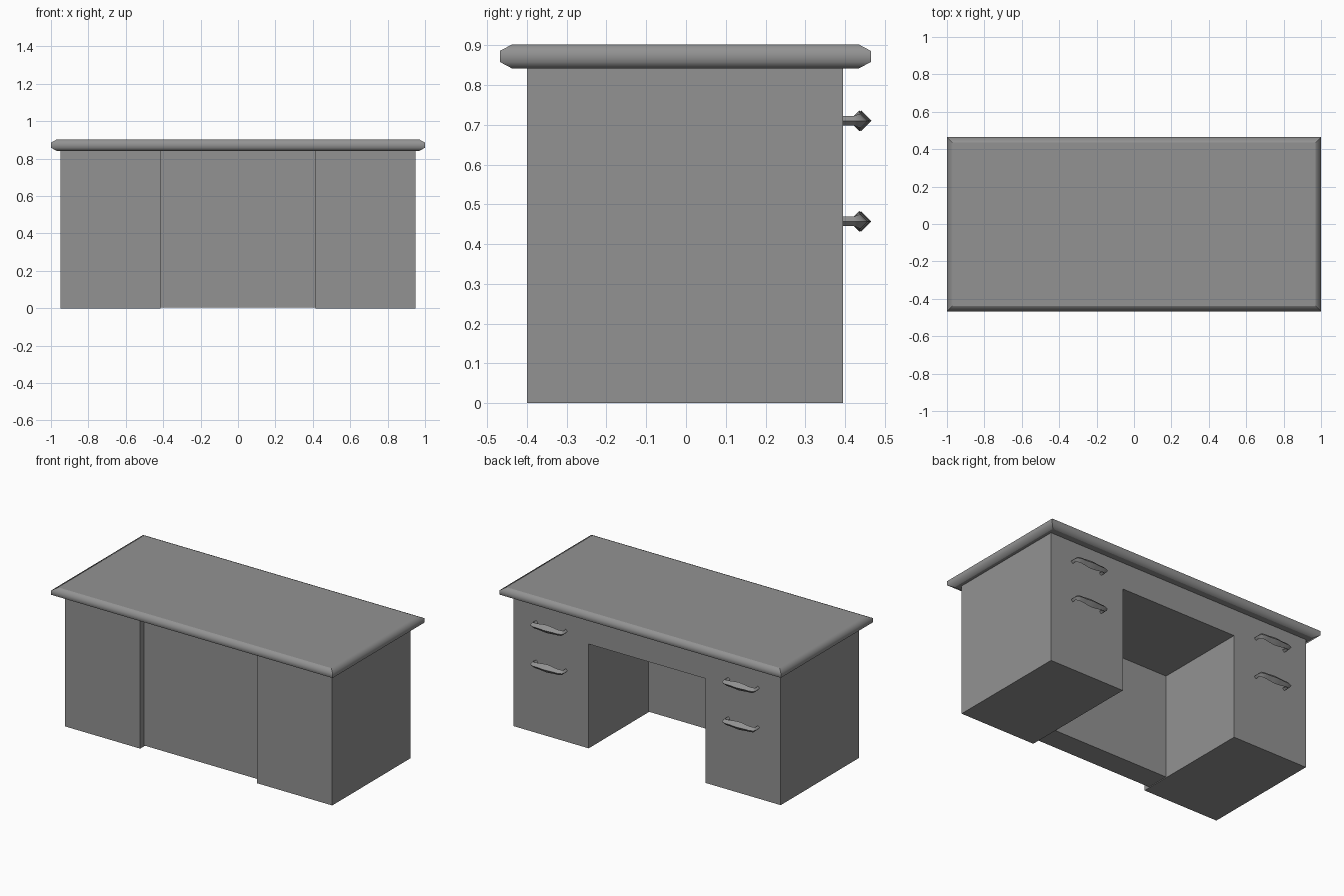
import bpy, bmesh, math

cube = bpy.data.objects.get("Cube")
if cube:
    bpy.data.objects.remove(cube, do_unlink=True)

grey = bpy.data.materials.new("desk grey")
grey.use_nodes = True
COLOUR = (0.29, 0.29, 0.29, 1)
grey.diffuse_color = COLOUR
grey.node_tree.nodes["Principled BSDF"].inputs["Base Color"].default_value = COLOUR


def add_mesh(name, bm):
    bmesh.ops.recalc_face_normals(bm, faces=bm.faces)
    mesh = bpy.data.meshes.new(name)
    bm.to_mesh(mesh)
    bm.free()
    mesh.materials.append(grey)
    obj = bpy.data.objects.new(name, mesh)
    bpy.context.collection.objects.link(obj)
    return obj


def box(name, x0, x1, y0, y1, z0, z1):
    bm = bmesh.new()
    bmesh.ops.create_cube(bm, size=1)
    for v in bm.verts:
        v.co.x = x1 if v.co.x > 0 else x0
        v.co.y = y1 if v.co.y > 0 else y0
        v.co.z = z1 if v.co.z > 0 else z0
    return add_mesh(name, bm)


# Cabinet: two pedestals, recessed front panel and the block over the kneehole
FRONT, BACK, PANEL, TOP = -0.4, 0.395, -0.36, 0.842
INNER, OUTER = 0.415, 0.95
box("left_pedestal", INNER, OUTER, FRONT, BACK, 0, TOP)
box("right_pedestal", -OUTER, -INNER, FRONT, BACK, 0, TOP)
box("front_panel", -INNER, INNER, PANEL, -0.21, 0.005, TOP)
box("kneehole_apron", -INNER, INNER, -0.21, BACK, 0.67, TOP)


# Desk top: stacked rectangles give the bevelled rim
def desk_top():
    bm = bmesh.new()
    rings = []
    for inset, z in [(0.03, TOP), (0, 0.858), (0, 0.886), (0.03, 0.902)]:
        x, y0, y1 = 1 - inset, -0.468 + inset, 0.465 - inset
        corners = [(-x, y0), (x, y0), (x, y1), (-x, y1)]
        rings.append([bm.verts.new((cx, cy, z)) for cx, cy in corners])
    for low, high in zip(rings, rings[1:]):
        for i in range(4):
            j = (i + 1) % 4
            bm.faces.new((low[i], low[j], high[j], high[i]))
    bm.faces.new(rings[0])
    bm.faces.new(rings[-1])
    bm.normal_update()
    # Smooth only along the rim; corners and flat faces stay crisp
    for f in bm.faces:
        f.smooth = abs(f.normal.z) < 0.95
    for e in bm.edges:
        climbs = abs(e.verts[0].co.z - e.verts[1].co.z) > 0.001
        e.smooth = not climbs and all(f.smooth for f in e.link_faces)
    add_mesh("desk_top", bm)


desk_top()


# Drawer pulls: bowed bar, thick in the middle, with a post at each end
HALF_PULL = [(0.105, 0, 0.012), (0.108, 0.028, 0.012), (0.102, 0.040, 0.017),
             (0.085, 0.045, 0.018), (0.055, 0.043, 0.020), (0.025, 0.042, 0.024)]


def pull(name, x, z, reach):
    points = ([(-px, py, r) for px, py, r in HALF_PULL]
              + [(0, 0.042, 0.026)] + HALF_PULL[::-1])
    curve = bpy.data.curves.new(name, "CURVE")
    curve.dimensions = "3D"
    curve.twist_mode = "Z_UP"
    curve.bevel_depth = 1
    curve.bevel_resolution = 0
    curve.use_fill_caps = True
    spline = curve.splines.new("POLY")
    spline.points.add(len(points) - 1)
    for p, (px, py, r) in zip(spline.points, points):
        p.co = (px, py * reach, 0, 1)
        p.radius = r
    curve.materials.append(grey)
    obj = bpy.data.objects.new(name, curve)
    obj.location = (x, BACK, z)
    bpy.context.collection.objects.link(obj)
    bpy.ops.object.select_all(action="DESELECT")
    obj.select_set(True)
    bpy.context.view_layer.objects.active = obj
    bpy.ops.object.convert(target="MESH")
    bpy.ops.object.shade_smooth_by_angle(angle=math.radians(50))


for side, x, reach in [("left", 0.683, 0.98), ("right", -0.683, 1.08)]:
    for level, z in [("upper", 0.71), ("lower", 0.457)]:
        pull(f"{side}_{level}_drawer_pull", x, z, reach)
